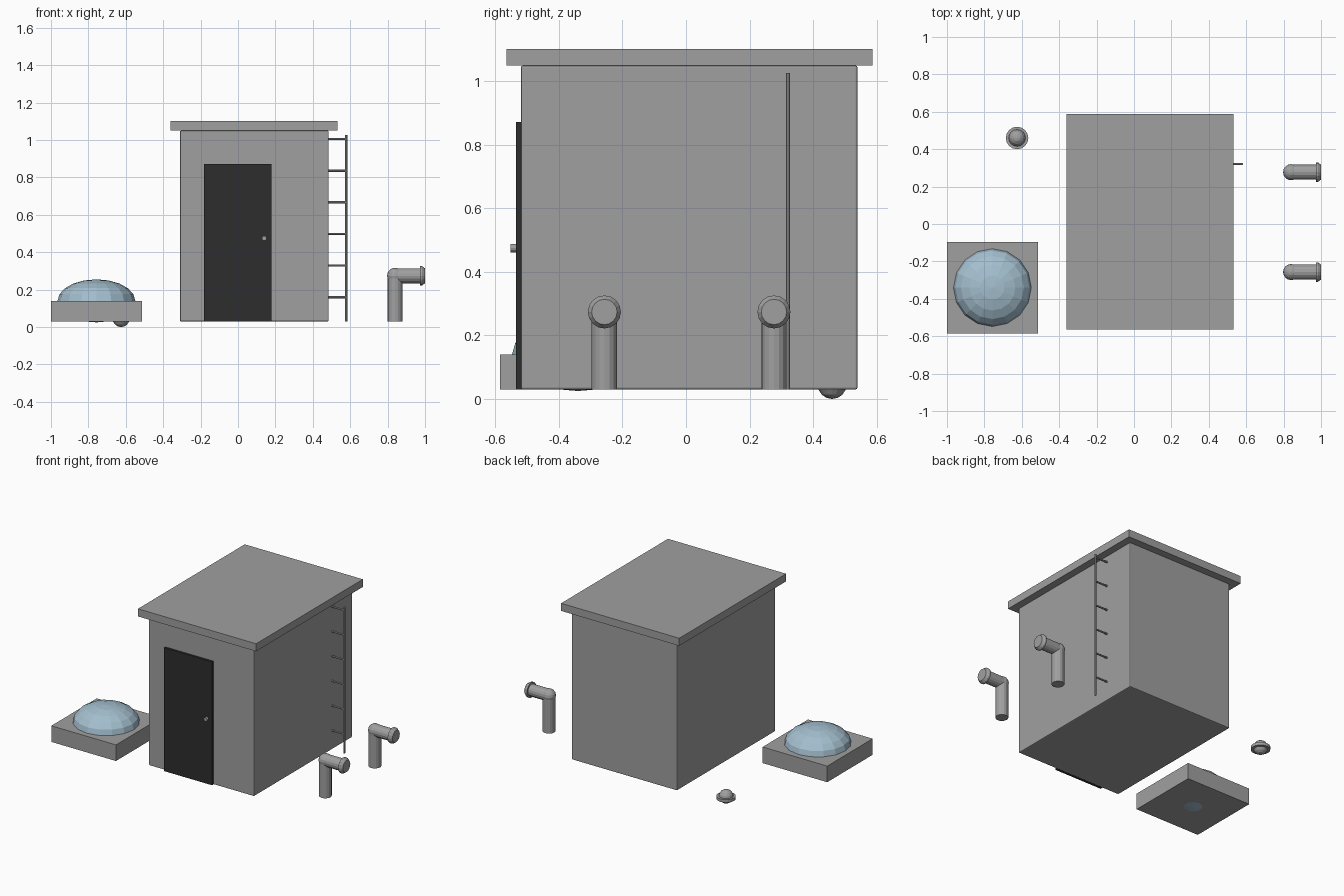
import bpy
import bmesh
from math import pi
from mathutils import Matrix, Vector

old = bpy.data.objects.get("Cube")
if old:
    bpy.data.objects.remove(old, do_unlink=True)


def material(name, r, g, b):
    m = bpy.data.materials.new(name)
    m.use_nodes = True
    m.diffuse_color = (r, g, b, 1)
    m.node_tree.nodes["Principled BSDF"].inputs["Base Color"].default_value = (r, g, b, 1)
    return m


GREY = material("concrete grey", 0.35, 0.35, 0.355)
DARK = material("door charcoal", 0.027, 0.027, 0.027)
GLASS = material("pale blue glass", 0.37, 0.52, 0.62)


def finish(bm, name, mat):
    bmesh.ops.recalc_face_normals(bm, faces=bm.faces)
    mesh = bpy.data.meshes.new(name)
    bm.to_mesh(mesh)
    bm.free()
    mesh.materials.append(mat)
    ob = bpy.data.objects.new(name, mesh)
    bpy.context.collection.objects.link(ob)
    return ob


def box(name, lo, hi, mat=GREY):
    lo, hi = Vector(lo), Vector(hi)
    bm = bmesh.new()
    bmesh.ops.create_cube(bm, size=1)
    bmesh.ops.transform(bm, verts=bm.verts, matrix=Matrix.Translation((lo + hi) / 2) @ Matrix.Diagonal((*(hi - lo), 1)))
    return finish(bm, name, mat)


def rod(name, start, end, r1, r2=None, sides=16):
    start, end = Vector(start), Vector(end)
    axis = end - start
    bm = bmesh.new()
    bmesh.ops.create_cone(bm, cap_ends=True, segments=sides, radius1=r1,
                          radius2=r1 if r2 is None else r2, depth=axis.length)
    turn = axis.to_track_quat('Z', 'Y').to_matrix().to_4x4()
    bmesh.ops.transform(bm, verts=bm.verts, matrix=Matrix.Translation((start + end) / 2) @ turn)
    return finish(bm, name, GREY)


def ball(name, centre, rx, rz, mat=GREY, rings=8):
    bm = bmesh.new()
    bmesh.ops.create_uvsphere(bm, u_segments=16, v_segments=rings, radius=1)
    bmesh.ops.transform(bm, verts=bm.verts, matrix=Matrix.Translation(centre) @ Matrix.Diagonal((rx, rx, rz, 1)))
    return finish(bm, name, mat)


FLOOR = 0.03

# Hut with slab roof
walls = box("walls", (-0.31, -0.52, FLOOR), (0.485, 0.54, 1.05))
bevel = walls.modifiers.new("soft edges", 'BEVEL')
bevel.width = 0.006
bevel.segments = 2
box("roof_slab", (-0.36, -0.565, 1.05), (0.532, 0.587, 1.102))

# Door and knob
box("door", (-0.183, -0.535, FLOOR), (0.178, -0.515, 0.872), DARK)
rod("door_knob", (0.14, -0.53, 0.475), (0.14, -0.552, 0.475), 0.013, sides=12)

# Single-rail wall ladder
rod("ladder_rail", (0.578, 0.321, FLOOR), (0.578, 0.321, 1.026), 0.0065, sides=8)
for i in range(6):
    z = 0.16 + i * 0.169
    rod("ladder_rung", (0.48, 0.321, z), (0.578, 0.321, z), 0.006, sides=8)

# Domed skylight on its curb
box("skylight_curb", (-1, -0.585, FLOOR), (-0.512, -0.095, 0.14))
ball("skylight_dome", (-0.757, -0.34, 0.14), 0.208, 0.115, GLASS, 10)

# Bent vent pipes with flared caps
for y in (-0.257, 0.277):
    z = 0.274
    rod("vent_riser", (0.84, y, FLOOR), (0.84, y, z), 0.04)
    ball("vent_elbow", (0.84, y, z), 0.043, 0.043)
    rod("vent_arm", (0.84, y, z), (0.98, y, z), 0.04)
    rod("vent_cap_rim", (0.972, y, z), (0.983, y, z), 0.052)
    rod("vent_cap_face", (0.983, y, z), (1.0, y, z), 0.052, 0.04)

# Round roof vent with a flange
ball("round_vent", (-0.625, 0.46, 0.046), 0.046, 0.046)
rod("round_vent_flange", (-0.625, 0.46, FLOOR), (-0.625, 0.46, 0.05), 0.06)
